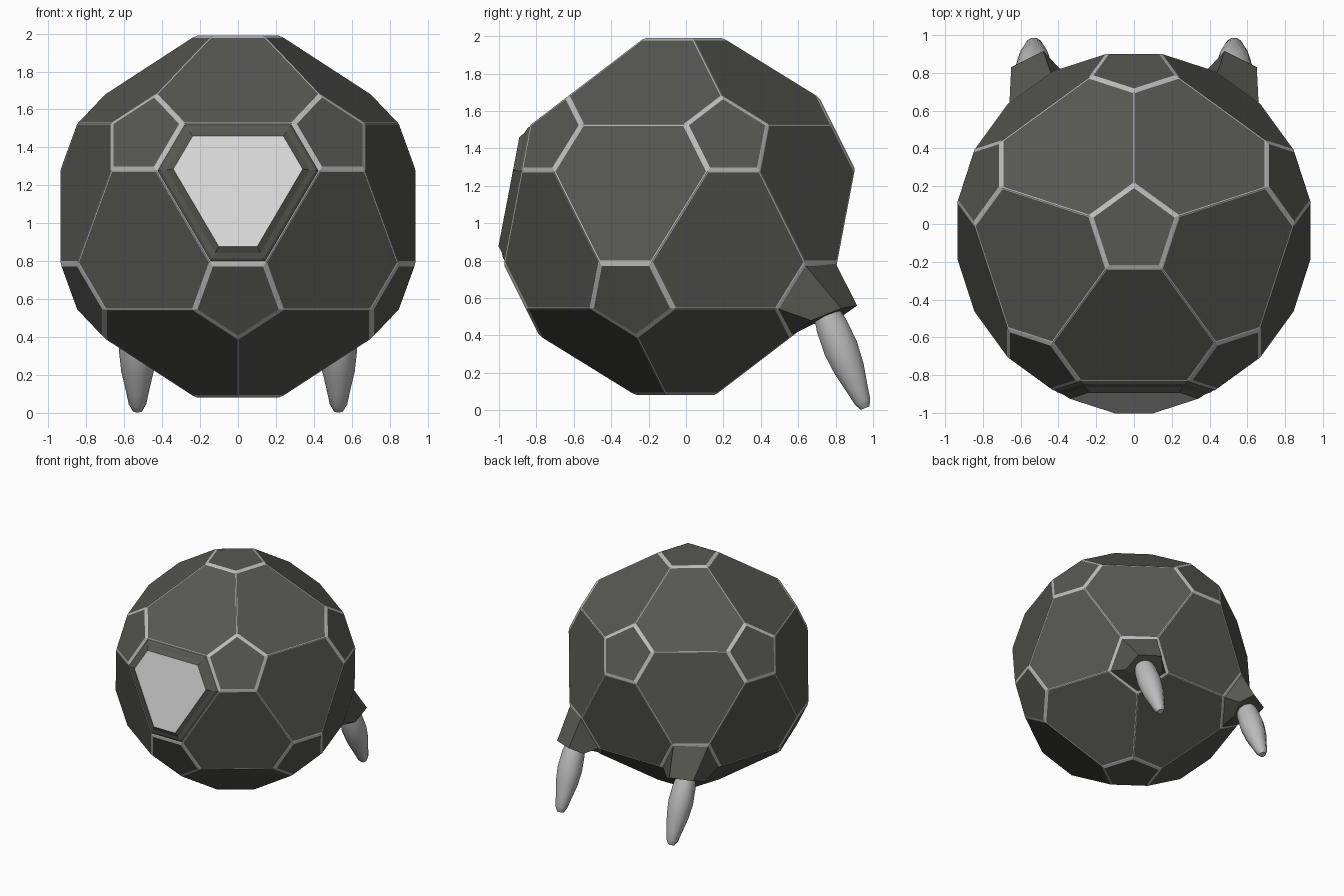
import bpy, bmesh, math
from mathutils import Vector

cube = bpy.data.objects.get("Cube")
if cube:
    bpy.data.objects.remove(cube, do_unlink=True)


def material(name, rgb):
    m = bpy.data.materials.new(name)
    m.use_nodes = True
    m.diffuse_color = (*rgb, 1)
    m.node_tree.nodes["Principled BSDF"].inputs["Base Color"].default_value = (*rgb, 1)
    return m


DARK = material("dark panel", (0.095, 0.095, 0.084))
SEAM = material("seam grey", (0.50, 0.50, 0.50))
GLASS = material("pale window", (0.72, 0.72, 0.72))
LEG = material("leg grey", (0.50, 0.50, 0.50))


def finish(bm, name, mats):
    mesh = bpy.data.meshes.new(name)
    bm.to_mesh(mesh)
    bm.free()
    for m in mats:
        mesh.materials.append(m)
    obj = bpy.data.objects.new(name, mesh)
    bpy.context.collection.objects.link(obj)
    return obj


# Icosahedron corners, later truncated to pentagons and hexagons
CENTRE = Vector((0, -0.035, 1.035))
C, CUT = 1.0995, 0.254
corners = [Vector((0, 0, C)), Vector((0, 0, -C))]
for k in range(5):
    for start, h in ((90, 1), (-90, -1)):
        a = math.radians(start + 72 * k)
        corners.append(Vector((2 * math.cos(a), 2 * math.sin(a), h)) * C / math.sqrt(5))

bm = bmesh.new()
for p in corners:
    for q in corners:
        if 0 < (p - q).length < 1.2 * C:
            bm.verts.new(CENTRE + p.lerp(q, CUT))
bmesh.ops.convex_hull(bm, input=bm.verts[:])
bmesh.ops.dissolve_limit(bm, angle_limit=0.05, verts=bm.verts[:], edges=bm.edges[:])
bmesh.ops.recalc_face_normals(bm, faces=bm.faces[:])


def inset(face, width, depth, ring_index, inner_index):
    ring = bmesh.ops.inset_individual(bm, faces=[face], thickness=width, depth=depth)
    for f in ring["faces"]:
        f.material_index = ring_index
    face.material_index = inner_index


# Raised pentagon plates, flat hexagon plates and the stepped front window
pentagons = [f for f in bm.faces if len(f.verts) == 5]
hexagons = [f for f in bm.faces if len(f.verts) == 6]
front = min(hexagons, key=lambda f: f.normal.y - 0.1 * f.normal.z)
for f in pentagons:
    inset(f, 0.025, 0.009, 1, 0)
for f in hexagons:
    inset(f, 0.008, 0.0, 1, 0)
bm.normal_update()
inset(front, 0.015, 0.012, 0, 0)
bm.normal_update()
inset(front, 0.032, 0.012, 0, 0)
bm.normal_update()
inset(front, 0.035, 0.023, 0, 2)
finish(bm, "panelled_body", [DARK, SEAM, GLASS])

# Leg hood: pentagon base on the body and its drawn-out lower rim
HOOD_BASE = [(0.66, 0.63, 0.785), (0.44, 0.80, 0.785), (0.30, 0.75, 0.545),
             (0.43, 0.56, 0.40), (0.66, 0.485, 0.545)]
HOOD_RIM = [(0.65, 0.83, 0.545), (0.48, 0.915, 0.56), (0.40, 0.83, 0.50),
            (0.46, 0.68, 0.46), (0.65, 0.67, 0.48)]
# Leg profile: position along the axis, radius
LEG_TOP, LEG_TIP = Vector((0.53, 0.735, 0.56)), Vector((0.53, 0.958, 0.012))
LEG_PROFILE = [(0, 0.065), (0.2, 0.09), (0.42, 0.098), (0.62, 0.086),
               (0.82, 0.060), (0.94, 0.046), (0.97, 0.036), (1, 0.026)]


def make_hood(side, name):
    bm = bmesh.new()
    rings = [[bm.verts.new((side * x, y, z)) for x, y, z in pts]
             for pts in (HOOD_BASE, HOOD_RIM)]
    for i in range(5):
        j = (i + 1) % 5
        bm.faces.new((rings[0][i], rings[0][j], rings[1][j], rings[1][i]))
    for r in rings:
        bm.faces.new(r)
    bmesh.ops.recalc_face_normals(bm, faces=bm.faces[:])
    finish(bm, name, [DARK])


def make_leg(side, name, sides=10):
    bm = bmesh.new()
    axis = (LEG_TIP - LEG_TOP).normalized()
    u = Vector((1, 0, 0))
    v = axis.cross(u)
    rings = []
    for t, r in LEG_PROFILE:
        ring = []
        for k in range(sides):
            a = math.tau * k / sides
            p = LEG_TOP.lerp(LEG_TIP, t) + r * (math.cos(a) * u + math.sin(a) * v)
            ring.append(bm.verts.new((side * p.x, p.y, p.z)))
        rings.append(ring)
    for lo, hi in zip(rings, rings[1:]):
        for i in range(sides):
            j = (i + 1) % sides
            bm.faces.new((lo[i], lo[j], hi[j], hi[i]))
    bm.faces.new(rings[0])
    bm.faces.new(rings[-1])
    bmesh.ops.recalc_face_normals(bm, faces=bm.faces[:])
    obj = finish(bm, name, [LEG])
    bpy.ops.object.select_all(action="DESELECT")
    obj.select_set(True)
    bpy.context.view_layer.objects.active = obj
    bpy.ops.object.shade_smooth_by_angle(angle=math.radians(40))


for side, label in ((1, "left"), (-1, "right")):
    make_hood(side, label + "_leg_hood")
    make_leg(side, label + "_leg")
